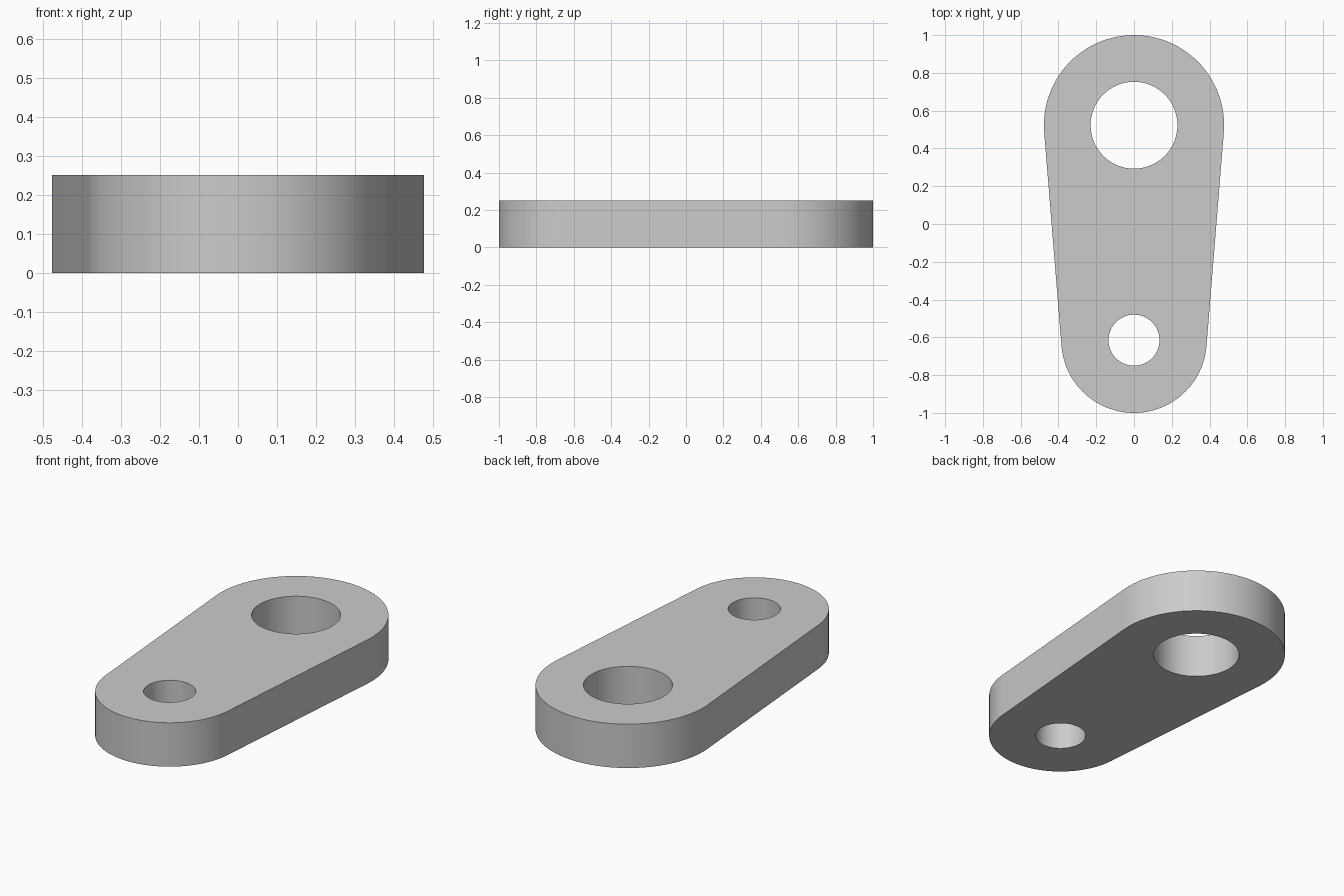
import bpy, bmesh, math

cube = bpy.data.objects.get("Cube")
if cube:
    bpy.data.objects.remove(cube, do_unlink=True)

THICKNESS = 0.25
BIG_Y, BIG_R, BIG_HOLE = 0.523, 0.477, 0.23
SMALL_Y, SMALL_R, SMALL_HOLE = -0.615, 0.385, 0.135
SEGMENTS = 64


def arc(cy, radius, start, end, steps):
    """Points along an arc centred on the plate's long axis."""
    return [(radius * math.cos(start + (end - start) * i / steps),
             cy + radius * math.sin(start + (end - start) * i / steps))
            for i in range(steps + 1)]


def add_loop(curve, points):
    spline = curve.splines.new('POLY')
    spline.points.add(len(points) - 1)
    for p, (x, y) in zip(spline.points, points):
        p.co = (x, y, 0, 1)
    spline.use_cyclic_u = True


# Outline: two end arcs joined by their common tangents, plus two holes
tilt = math.asin((BIG_R - SMALL_R) / (BIG_Y - SMALL_Y))
outline = (arc(BIG_Y, BIG_R, -tilt, math.pi + tilt, SEGMENTS)
           + arc(SMALL_Y, SMALL_R, math.pi + tilt, math.tau - tilt, SEGMENTS))
profile = bpy.data.curves.new("link_profile", 'CURVE')
profile.dimensions = '2D'
profile.fill_mode = 'BOTH'
profile.extrude = THICKNESS / 2
add_loop(profile, outline)
for cy, radius in ((BIG_Y, BIG_HOLE), (SMALL_Y, SMALL_HOLE)):
    add_loop(profile, arc(cy, radius, 0, math.tau, SEGMENTS)[:-1])

# Turn the profile into a solid mesh standing on the ground
plate = bpy.data.objects.new("link_plate", profile)
bpy.context.collection.objects.link(plate)
bpy.ops.object.select_all(action='DESELECT')
plate.select_set(True)
bpy.context.view_layer.objects.active = plate
bpy.ops.object.convert(target='MESH')
plate = bpy.context.view_layer.objects.active

bm = bmesh.new()
bm.from_mesh(plate.data)
bmesh.ops.remove_doubles(bm, verts=bm.verts, dist=0.0001)
bmesh.ops.translate(bm, verts=bm.verts, vec=(0, 0, THICKNESS / 2))
bmesh.ops.recalc_face_normals(bm, faces=bm.faces)
bm.to_mesh(plate.data)
bm.free()

# Plain grey material
grey = bpy.data.materials.new("light_grey")
grey.use_nodes = True
colour = (0.6, 0.6, 0.6, 1)
grey.diffuse_color = colour
grey.node_tree.nodes["Principled BSDF"].inputs["Base Color"].default_value = colour
plate.data.materials.clear()
plate.data.materials.append(grey)
bpy.ops.object.shade_smooth_by_angle(angle=math.radians(30))
